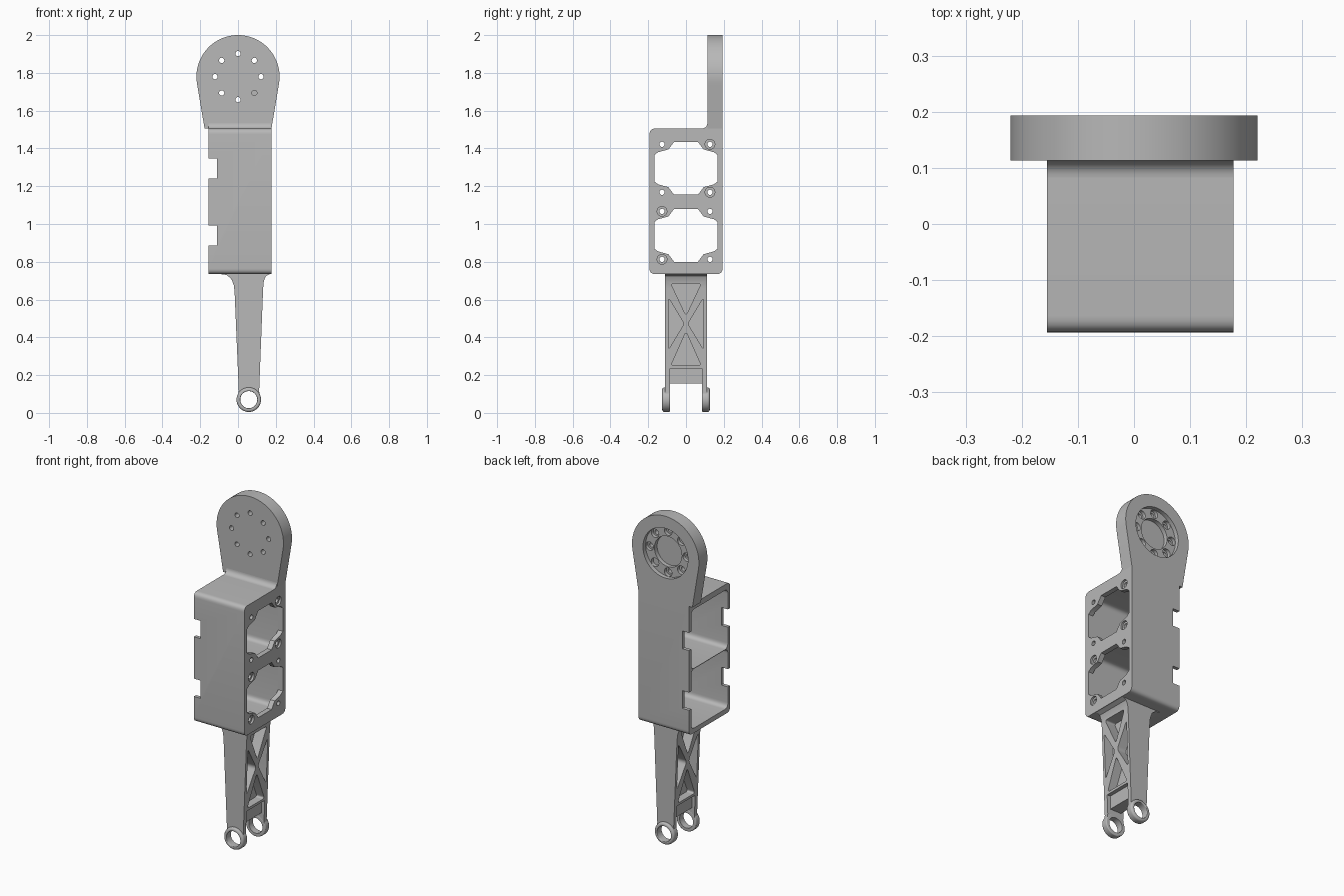
import bpy, bmesh
from math import sin, cos, pi, radians
from mathutils import Vector

if "Cube" in bpy.data.objects:
    bpy.data.objects.remove(bpy.data.objects["Cube"])

grey = bpy.data.materials.new("plain grey")
grey.use_nodes = True
COLOUR = (0.48, 0.48, 0.48, 1)
grey.diffuse_color = COLOUR
grey.node_tree.nodes["Principled BSDF"].inputs["Base Color"].default_value = COLOUR


def make(name, bm):
    bmesh.ops.recalc_face_normals(bm, faces=bm.faces[:])
    mesh = bpy.data.meshes.new(name)
    bm.to_mesh(mesh)
    bm.free()
    mesh.materials.append(grey)
    ob = bpy.data.objects.new(name, mesh)
    bpy.context.collection.objects.link(ob)
    return ob


def prism(name, pts, axis, a, b):
    """Extrude a profile: (y, z) points along x, or (x, z) points along y."""
    bm = bmesh.new()
    place = (lambda u, v, d: (d, u, v)) if axis == "x" else (lambda u, v, d: (u, d, v))
    face = bm.faces.new([bm.verts.new(place(u, v, a)) for u, v in pts])
    ext = bmesh.ops.extrude_face_region(bm, geom=[face])["geom"]
    shift = Vector(place(0, 0, b - a))
    bmesh.ops.translate(bm, vec=shift, verts=[g for g in ext if isinstance(g, bmesh.types.BMVert)])
    return make(name, bm)


def rect(u0, u1, v0, v1):
    return [(u0, v0), (u1, v0), (u1, v1), (u0, v1)]


def arc(u, v, r, start=0, end=360, n=32):
    closed = end - start == 360
    steps = n if closed else n + 1
    return [(u + r * cos(radians(start + (end - start) * i / n)),
             v + r * sin(radians(start + (end - start) * i / n))) for i in range(steps)]


def rounded(pts, radii, n=6):
    """Replace each corner with a short curve."""
    if not isinstance(radii, (list, tuple)):
        radii = [radii] * len(pts)
    out = []
    for i, r in enumerate(radii):
        p = Vector(pts[i])
        if r == 0:
            out.append(tuple(p))
            continue
        a = p + (Vector(pts[i - 1]) - p).normalized() * r
        b = p + (Vector(pts[(i + 1) % len(pts)]) - p).normalized() * r
        for k in range(n + 1):
            t = k / n
            out.append(tuple(a * (1 - t) ** 2 + p * 2 * t * (1 - t) + b * t * t))
    return out


def cut(ob, cutters):
    for c in cutters:
        m = ob.modifiers.new("cut", "BOOLEAN")
        m.operation, m.solver, m.object = "DIFFERENCE", "EXACT", c
    bpy.context.view_layer.update()
    dg = bpy.context.evaluated_depsgraph_get()
    mesh = bpy.data.meshes.new_from_object(ob.evaluated_get(dg))
    ob.modifiers.clear()
    ob.data = mesh
    for c in cutters:
        bpy.data.objects.remove(c)


def smooth(ob):
    bpy.ops.object.select_all(action="DESELECT")
    ob.select_set(True)
    bpy.context.view_layer.objects.active = ob
    bpy.ops.object.shade_smooth_by_angle(angle=radians(30))


# Housing: rounded box, open on one side, with two bays
X0, X1, Y = -0.155, 0.177, 0.193
housing = prism("housing", rounded(rect(-Y, Y, 0.735, 1.505), [0.03, 0.03, 0, 0.03]), "x", X0, X1)
cutters = []
for mid, bored in ((0.94, -1), (1.295, 1)):
    cutters.append(prism("bay", rounded(rect(-0.172, 0.172, mid - 0.176, mid + 0.176), 0.03),
                         "x", X0 - 0.1, X1 - 0.03))
    # Window with stepped corners that leave room for the screws
    corner = [(0.168, 0.07), (0.148, 0.085), (0.093, 0.1), (0.063, 0.14)]
    window = []
    for sy, sz in ((1, 1), (-1, 1), (-1, -1), (1, -1)):
        part = [(sy * y, mid + sz * z) for y, z in corner]
        window += part if sy * sz > 0 else part[::-1]
    cutters.append(prism("window", window, "x", X1 - 0.06, X1 + 0.1))
    cutters.append(prism("notch", rect(X0 - 0.1, -0.112, mid - 0.053, mid + 0.053), "y", -0.3, 0.3))
    for sy in (-1, 1):
        for sz in (-1, 1):
            y, z = sy * 0.127, mid + sz * 0.127
            cutters.append(prism("screw_hole", arc(y, z, 0.014, n=16), "x", X1 - 0.06, X1 + 0.1))
            if sy == bored:
                cutters.append(prism("counterbore", arc(y, z, 0.026, n=20), "x", X1 - 0.012, X1 + 0.1))
cut(housing, cutters)
smooth(housing)

# Round mounting plate rising from the back of the housing
CZ, P0 = 1.78, 0.113
outline = [(-0.177, 1.505), (0.177, 1.505)] + arc(0, CZ, 0.22, -10, 190, 48)
plate = prism("mounting_plate", outline, "y", P0, Y)
cutters = [prism("recess", arc(0, CZ, 0.148, n=48), "y", Y - 0.025, 0.3),
           prism("centre_recess", arc(0, CZ, 0.09, n=40), "y", Y - 0.05, 0.3)]
for i in range(8):
    x, z = 0.122 * cos(i * pi / 4), CZ + 0.122 * sin(i * pi / 4)
    cutters.append(prism("bolt_hole", arc(x, z, 0.014, n=16), "y", 0, 0.3))
    cutters.append(prism("bolt_seat", arc(x, z, 0.025, n=20), "y", Y - 0.045, 0.3))
cut(plate, cutters)
smooth(plate)

# Curved fillet between the plate and the top of the housing
fillet = prism("plate_fillet", [(P0 + 0.005, 1.5)] + [(P0 - 0.03, 1.5)]
               + arc(P0 - 0.03, 1.535, 0.03, -90, 0, 8) + [(P0 + 0.005, 1.535)], "x", X0, X1)
smooth(fillet)

# Forked arm: tapered, flared at the top, rounded at the eyes
EX, EZ = 0.057, 0.07
side = [(0.004, 0.12), (-0.018, 0.64), (-0.022, 0.675), (-0.035, 0.71), (-0.06, 0.73), (-0.1, 0.736),
        (-0.1, 0.75), (0.172, 0.75), (0.172, 0.736), (0.148, 0.725), (0.137, 0.7), (0.133, 0.66), (0.112, 0.12)]
arm = prism("forked_arm", side + arc(EX, EZ, 0.058, 0, -180, 24), "y", -0.11, 0.11)
cutters = [prism("fork_gap", rect(-0.3, 0.4, -0.1, 0.155), "y", -0.085, 0.085),
           prism("eye_bore", arc(EX, EZ, 0.045, n=40), "y", -0.3, 0.3)]
triangles = [[(-0.08, 0.685), (0.08, 0.685), (0, 0.515)],
             [(-0.08, 0.25), (0.08, 0.25), (0, 0.43)],
             [(-0.093, 0.61), (-0.093, 0.335), (-0.01, 0.472)],
             [(0.093, 0.61), (0.093, 0.335), (0.01, 0.472)]]
for a, b in ((-0.3, EX - 0.012), (EX + 0.012, 0.4)):
    for tri in triangles:
        cutters.append(prism("truss_pocket", rounded(tri, 0.018), "x", a, b))
# Set-back cross bar above the fork gap
for a, b in ((-0.3, 0.02), (0.094, 0.4)):
    cutters.append(prism("bar_recess", rect(-0.085, 0.085, 0.1, 0.235), "x", a, b))
cut(arm, cutters)
smooth(arm)

# Eye rings with softened outer rims
for name, s in (("front_eye", -1), ("back_eye", 1)):
    section = rounded([(0.045, 0.084), (0.065, 0.084), (0.065, 0.126), (0.045, 0.126)],
                      [0, 0.006, 0.014, 0.005])
    bm = bmesh.new()
    N = 48
    loops = [[bm.verts.new((EX + r * cos(2 * pi * i / N), s * d, EZ + r * sin(2 * pi * i / N)))
              for r, d in section] for i in range(N)]
    for i in range(N):
        p, q = loops[i], loops[(i + 1) % N]
        for k in range(len(section)):
            m = (k + 1) % len(section)
            bm.faces.new((p[k], p[m], q[m], q[k]))
    smooth(make(name, bm))
